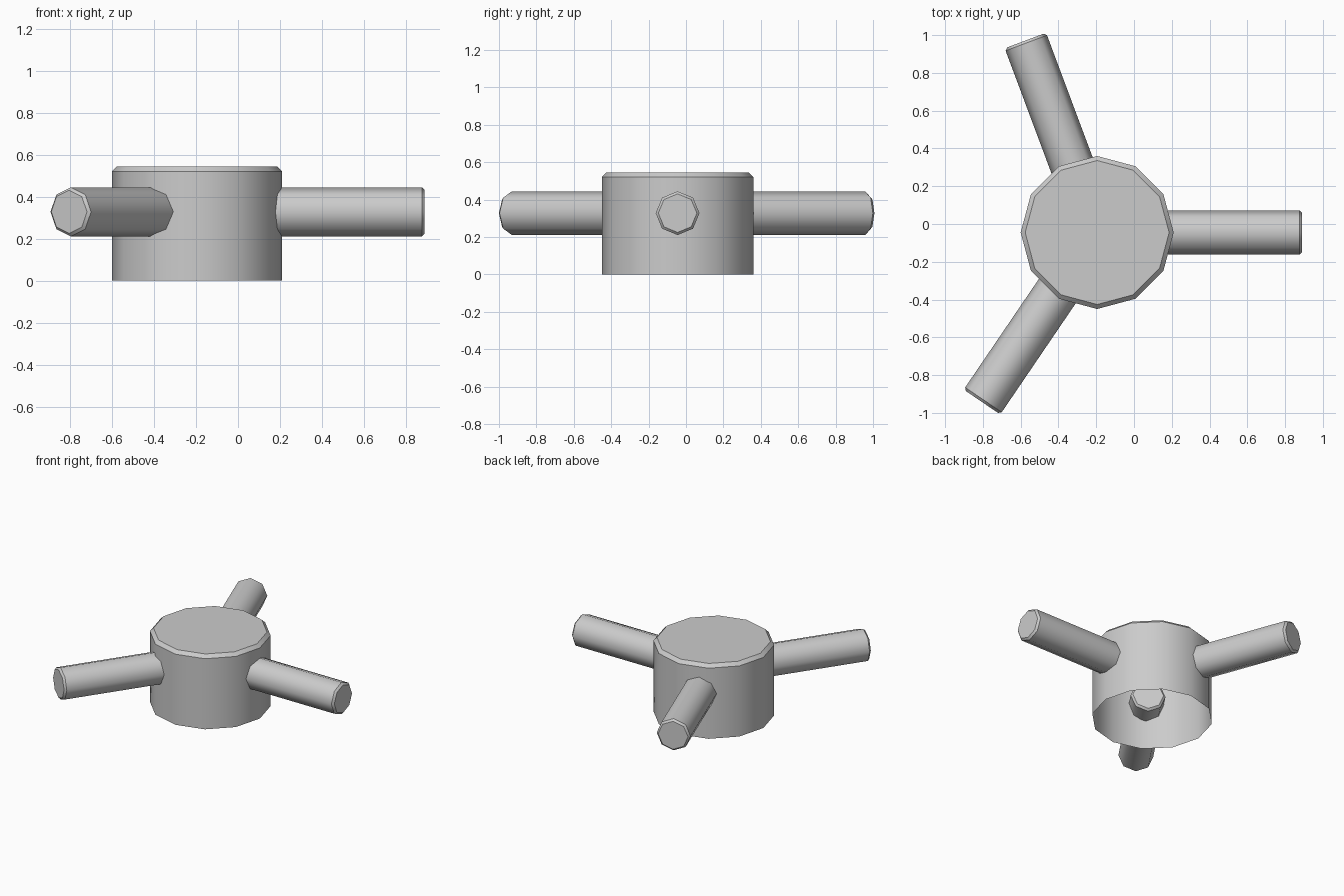
import bpy, bmesh
from math import radians, pi
from mathutils import Matrix, Vector

cube = bpy.data.objects.get("Cube")
if cube:
    bpy.data.objects.remove(cube, do_unlink=True)

GREY = (0.6, 0.6, 0.6, 1.0)
grey = bpy.data.materials.new("plain grey")
grey.use_nodes = True
grey.diffuse_color = GREY
grey.node_tree.nodes["Principled BSDF"].inputs["Base Color"].default_value = GREY

HUB = Vector((-0.195, -0.045, 0))
HUB_RADIUS, HUB_HEIGHT, HUB_BEVEL = 0.405, 0.545, 0.024
ARM_RADIUS, ARM_BEVEL, ARM_Z = 0.117, 0.014, 0.328
ARM_INNER, ARM_OUTER = 0.25, 1.085


def turned_part(name, profile, sides, cap_start, matrix):
    """Revolve (radius, height) points about z; smooth around, crisp between bands."""
    bm = bmesh.new()
    rings = []
    for radius, height in profile:
        rings.append([bm.verts.new(Matrix.Rotation(2 * pi * i / sides, 3, 'Z')
                                   @ Vector((radius, 0, height)))
                      for i in range(sides)])
    for low, high in zip(rings, rings[1:]):
        for i in range(sides):
            j = (i + 1) % sides
            bm.faces.new((low[i], low[j], high[j], high[i])).smooth = True
    bm.faces.new(rings[-1])
    if cap_start:
        bm.faces.new(rings[0][::-1])
    for edge in bm.edges:
        a, b = edge.verts
        edge.smooth = abs(a.co.z - b.co.z) > 1e-5
    mesh = bpy.data.meshes.new(name)
    bm.to_mesh(mesh)
    bm.free()
    mesh.materials.append(grey)
    obj = bpy.data.objects.new(name, mesh)
    obj.matrix_world = matrix
    bpy.context.collection.objects.link(obj)
    return obj


# Hub: a shell open at the bottom with a bevelled top rim
turned_part("hub",
            [(HUB_RADIUS, 0), (HUB_RADIUS, HUB_HEIGHT - HUB_BEVEL),
             (HUB_RADIUS - HUB_BEVEL, HUB_HEIGHT)],
            12, False, Matrix.Translation(HUB))

# Arms: bevelled rods that pass through the hub wall
rod = [(ARM_RADIUS - ARM_BEVEL, ARM_INNER), (ARM_RADIUS, ARM_INNER + ARM_BEVEL),
       (ARM_RADIUS, ARM_OUTER - ARM_BEVEL), (ARM_RADIUS - ARM_BEVEL, ARM_OUTER)]
for name, angle in (("left_arm", 0), ("back_arm", 110.5), ("front_arm", 235.8)):
    turned_part(name, rod, 8, True,
                Matrix.Translation(HUB + Vector((0, 0, ARM_Z)))
                @ Matrix.Rotation(radians(angle), 4, 'Z')
                @ Matrix.Rotation(pi / 2, 4, 'Y'))
